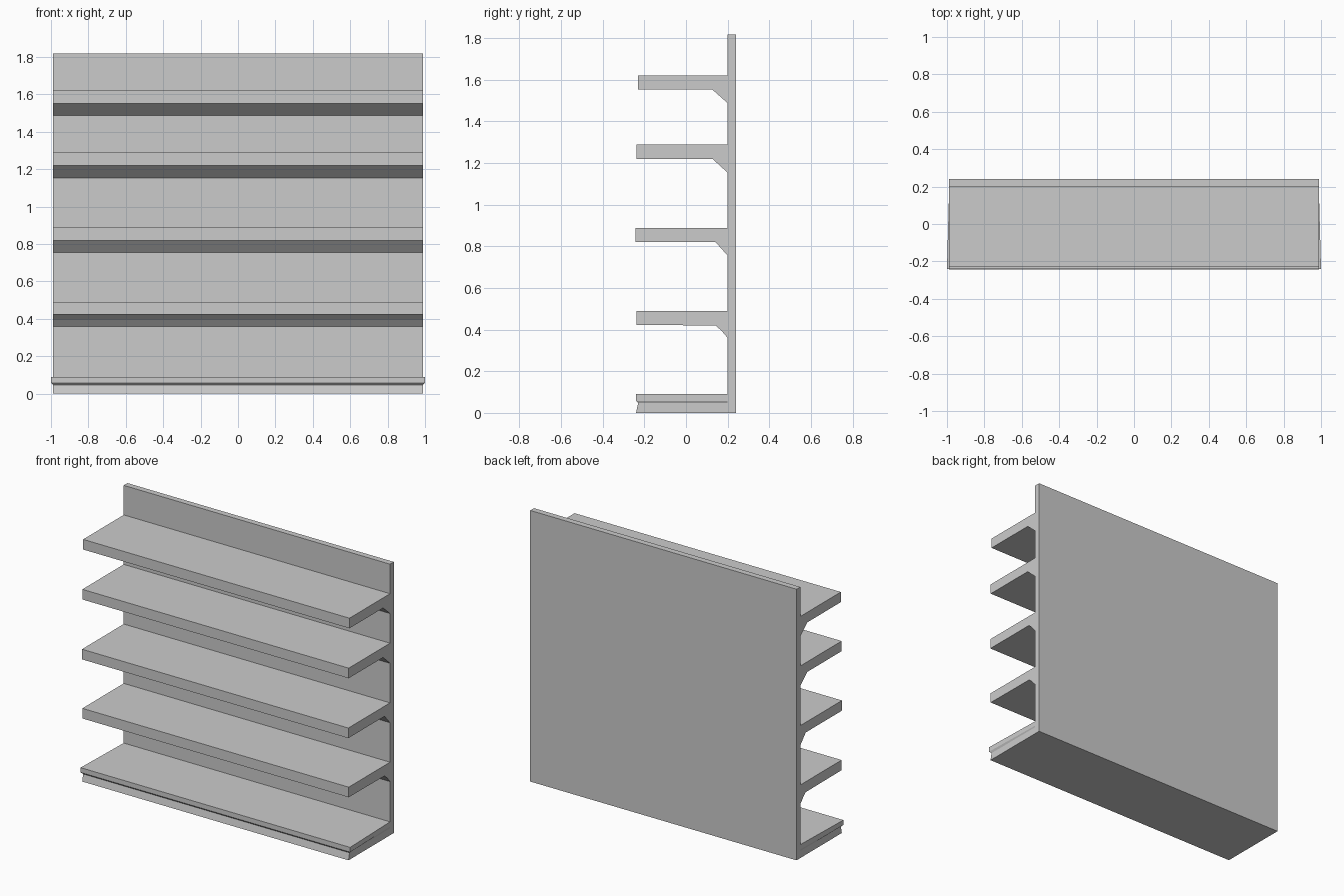
import bpy, bmesh

if "Cube" in bpy.data.objects:
    bpy.data.objects.remove(bpy.data.objects["Cube"])

HALF = 0.988          # half width of panel and shelves
WALL_Y, BACK_Y = 0.2, 0.24


def finish(name, bm):
    bmesh.ops.recalc_face_normals(bm, faces=bm.faces)
    mesh = bpy.data.meshes.new(name)
    bm.to_mesh(mesh)
    bm.free()
    obj = bpy.data.objects.new(name, mesh)
    bpy.context.collection.objects.link(obj)
    return obj


def loft(name, rings):
    """Skin a solid between matching rings of points, capping both ends."""
    bm = bmesh.new()
    rows = [[bm.verts.new(p) for p in ring] for ring in rings]
    n = len(rows[0])
    for a, b in zip(rows, rows[1:]):
        for i in range(n):
            j = (i + 1) % n
            bm.faces.new((a[i], a[j], b[j], b[i]))
    bm.faces.new(rows[0])
    bm.faces.new(rows[-1])
    return finish(name, bm)


def extrude_x(name, profile):
    """Extrude a (y, z) profile across the full width."""
    return loft(name, [[(x, y, z) for y, z in profile] for x in (-HALF, HALF)])


# Back panel
extrude_x("back_panel", [(WALL_Y, 0), (BACK_Y, 0), (BACK_Y, 1.818), (WALL_Y, 1.818)])

# Shelves with bracket underneath: top z, front y, bracket points from shelf to wall
shelves = [
    (0.49, -0.238, [(0.142, 0.42), (0.17, 0.395), (WALL_Y, 0.36)]),
    (0.888, -0.242, [(0.142, 0.82), (WALL_Y, 0.755)]),
    (1.288, -0.238, [(0.127, 1.22), (WALL_Y, 1.153)]),
    (1.62, -0.23, [(0.127, 1.552), (WALL_Y, 1.487)]),
]
for i, (top, front, bracket) in enumerate(shelves, 1):
    extrude_x(f"shelf_{i}", [(WALL_Y, top), (front, top), (front, top - 0.068)] + bracket)

# Base shelf with a groove and a slightly flared lip: z, half width at front, front y
base = [(0, HALF, -0.24), (0.047, HALF, -0.23), (0.058, 1.0, -0.24), (0.09, 1.0, -0.24)]
loft("base_shelf", [[(-w, y, z), (w, y, z), (HALF, WALL_Y, z), (-HALF, WALL_Y, z)]
                    for z, w, y in base])
